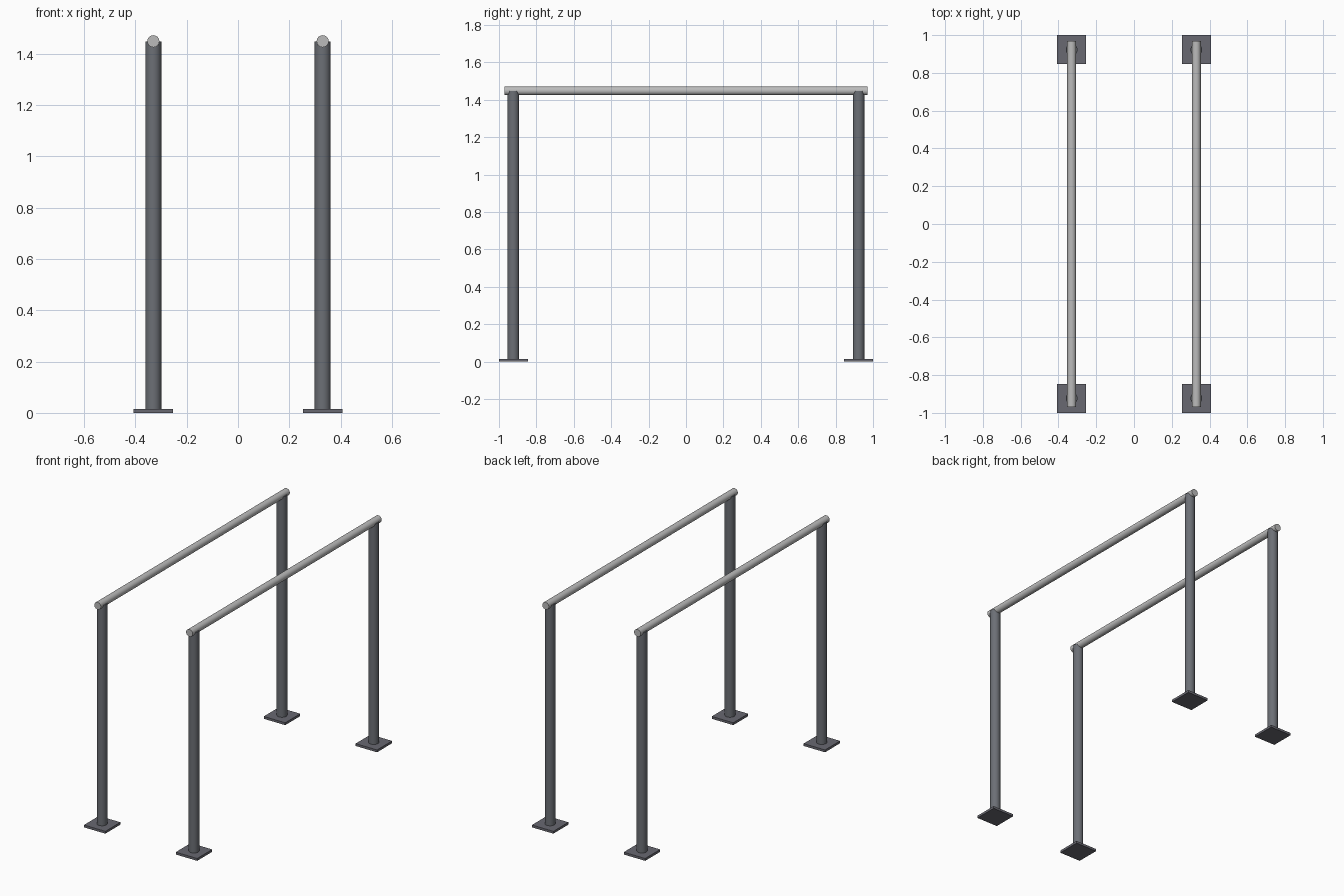
import bpy
import math

if "Cube" in bpy.data.objects:
    bpy.data.objects.remove(bpy.data.objects["Cube"])


def material(name, rgb):
    m = bpy.data.materials.new(name)
    m.diffuse_color = (*rgb, 1)
    m.use_nodes = True
    m.node_tree.nodes["Principled BSDF"].inputs["Base Color"].default_value = m.diffuse_color
    return m


dark_steel = material("dark steel", (0.15, 0.16, 0.18))
plate_steel = material("plate steel", (0.14, 0.14, 0.165))
light_steel = material("light steel", (0.50, 0.50, 0.50))

X, Y = 0.33, 0.923      # post positions
PLATE, THICK = 0.154, 0.0154
RAIL_Z = 1.448


def tube(name, radius, length, loc, mat, rot=(0, 0, 0)):
    bpy.ops.mesh.primitive_cylinder_add(vertices=32, radius=radius, depth=length,
                                        location=loc, rotation=rot)
    ob = bpy.context.object
    ob.name = name
    ob.data.materials.append(mat)
    bpy.ops.object.shade_smooth_by_angle(angle=math.radians(35))


for sx, side in ((-1, "left"), (1, "right")):
    # horizontal hand rail
    tube(f"{side}_rail", 0.0235, 1.94, (sx * X, 0, RAIL_Z), light_steel,
         (math.pi / 2, 0, 0))
    for sy, end in ((-1, "front"), (1, "back")):
        # upright post standing on its plate
        tube(f"{side}_{end}_post", 0.031, RAIL_Z - THICK / 2,
             (sx * X, sy * Y, (RAIL_Z + THICK / 2) / 2), dark_steel)
        # square foot plate
        bpy.ops.mesh.primitive_cube_add(size=1, location=(sx * X, sy * Y, THICK / 2))
        plate = bpy.context.object
        plate.name = f"{side}_{end}_foot_plate"
        plate.scale = (PLATE, PLATE, THICK)
        plate.data.materials.append(plate_steel)
